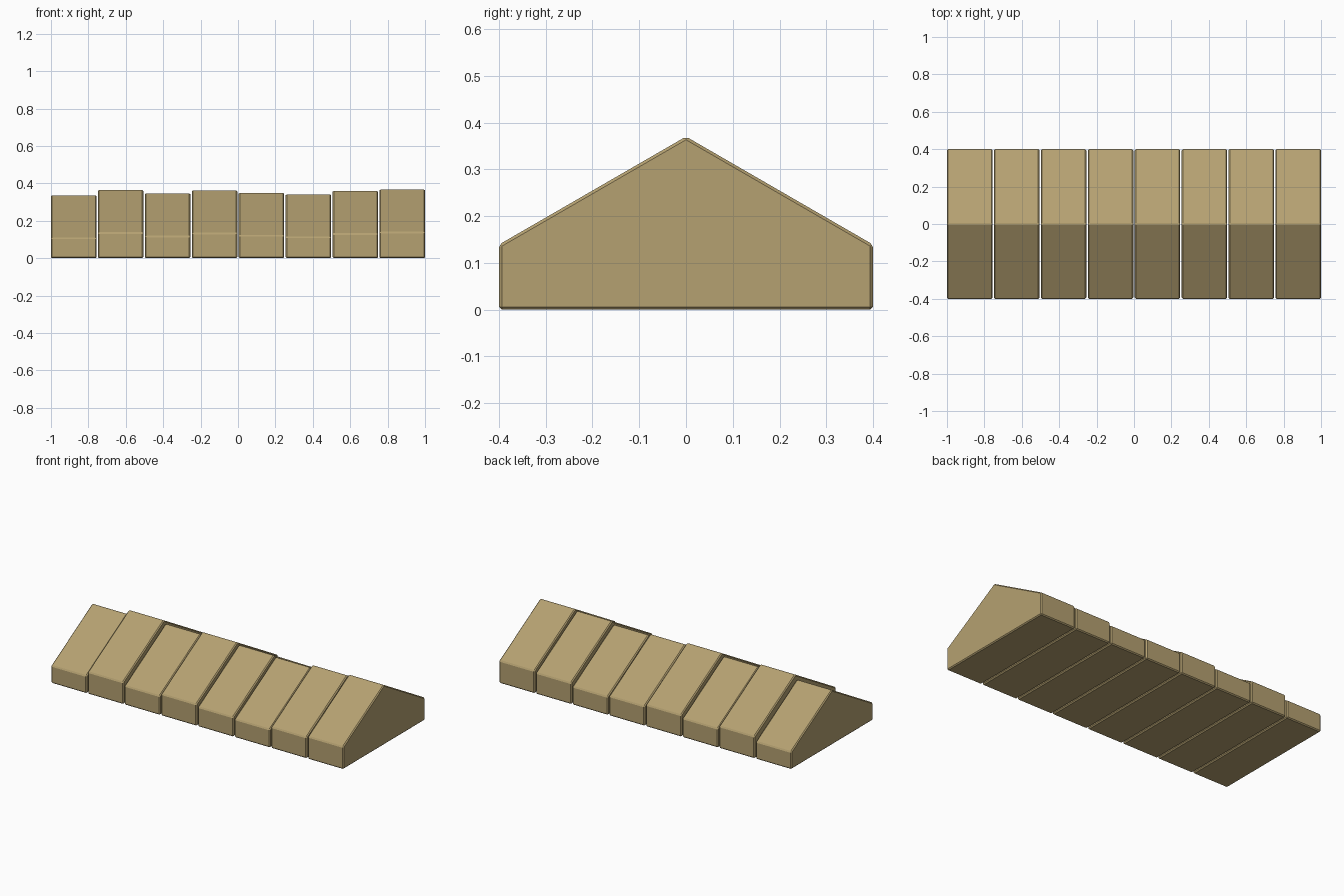
import bpy

cube = bpy.data.objects.get("Cube")
if cube:
    bpy.data.objects.remove(cube, do_unlink=True)

# Sandy stone colour
stone = bpy.data.materials.new("sandy_stone")
stone.use_nodes = True
colour = (0.46, 0.355, 0.165, 1)
stone.diffuse_color = colour
stone.node_tree.nodes["Principled BSDF"].inputs["Base Color"].default_value = colour

HALF_DEPTH = 0.4
RISE = 0.231      # ridge above eaves, a 30 degree pitch
GAP = 0.008
RIDGES = [0.339, 0.367, 0.349, 0.365, 0.352, 0.344, 0.362, 0.37]
WIDTH = (2 - GAP * (len(RIDGES) - 1)) / len(RIDGES)


def coping_block(name, x, ridge):
    """Gabled block, extruded along x, with chamfered edges."""
    eave = ridge - RISE
    profile = [(-HALF_DEPTH, 0), (HALF_DEPTH, 0), (HALF_DEPTH, eave),
               (0, ridge), (-HALF_DEPTH, eave)]
    n = len(profile)
    verts = [(side * WIDTH / 2, y, z) for side in (-1, 1) for y, z in profile]
    faces = [tuple(reversed(range(n))), tuple(range(n, 2 * n))]
    faces += [(i, (i + 1) % n, (i + 1) % n + n, i + n) for i in range(n)]
    mesh = bpy.data.meshes.new(name)
    mesh.from_pydata(verts, [], faces)
    mesh.materials.append(stone)
    block = bpy.data.objects.new(name, mesh)
    block.location.x = x
    bpy.context.collection.objects.link(block)
    bevel = block.modifiers.new("chamfer", 'BEVEL')
    bevel.width = 0.006
    bevel.segments = 1
    bevel.limit_method = 'ANGLE'
    bevel.angle_limit = 0.4


# Row of blocks with slightly uneven heights
for i, ridge in enumerate(RIDGES):
    coping_block(f"coping_block_{i + 1}", -1 + WIDTH / 2 + i * (WIDTH + GAP), ridge)
